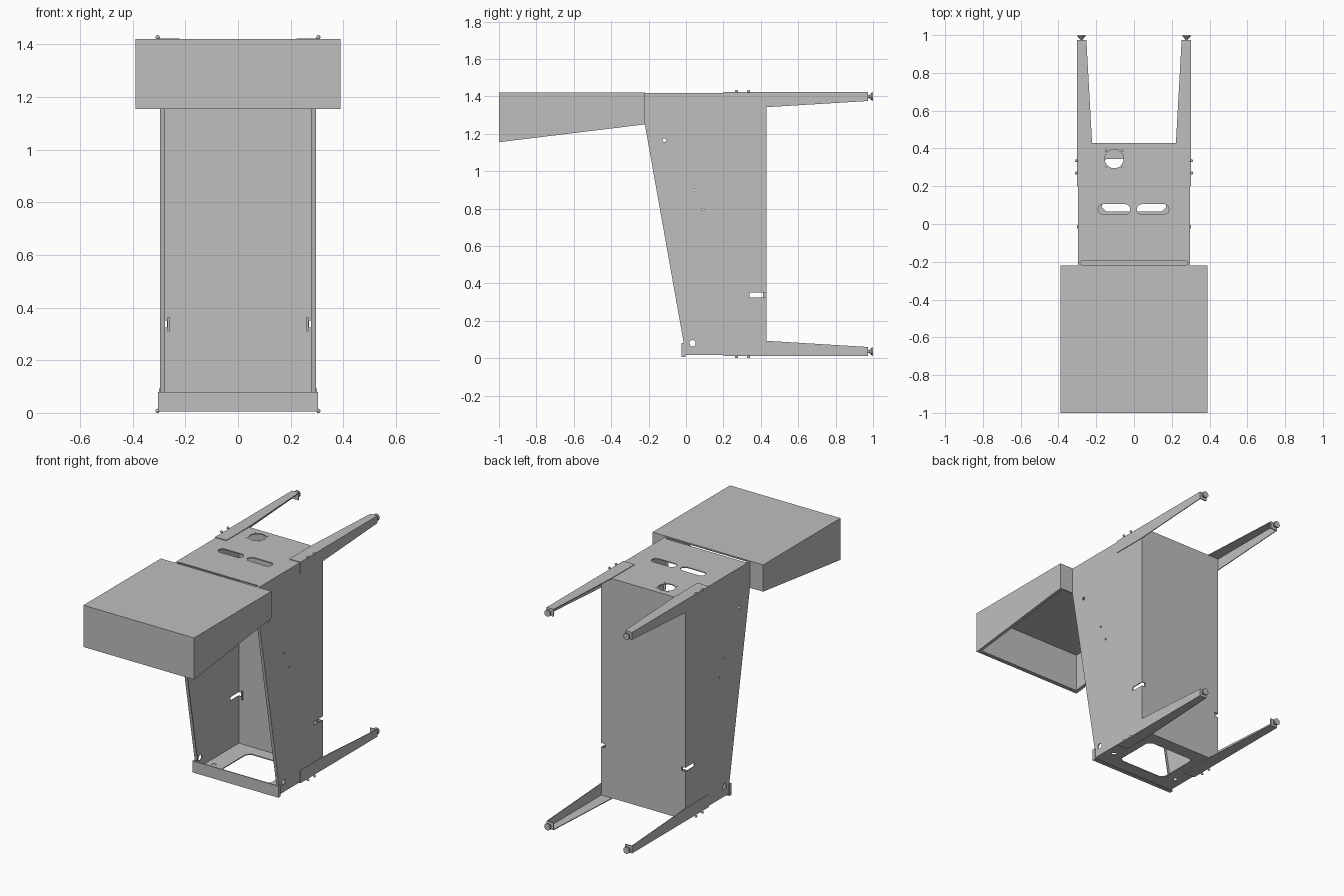
import bpy, bmesh
from math import sin, cos, pi
from mathutils import Vector

cube = bpy.data.objects.get("Cube")
if cube:
    bpy.data.objects.remove(cube)

grey = bpy.data.materials.new("light grey metal")
grey.use_nodes = True
grey.diffuse_color = (0.52, 0.52, 0.52, 1)
grey.node_tree.nodes["Principled BSDF"].inputs["Base Color"].default_value = (0.52, 0.52, 0.52, 1)

T = 0.006   # sheet thickness
W = 0.297   # half width of the body
TOP = 1.418


def place(axis, u, v, d):
    return {"x": (d, u, v), "y": (u, d, v), "z": (u, v, d)}[axis]


def prism(name, pts, axis, a, b, end_scale=1.0):
    """Extrude a 2D outline along an axis from a to b."""
    bm = bmesh.new()
    cu = sum(p[0] for p in pts) / len(pts)
    cv = sum(p[1] for p in pts) / len(pts)
    lo = [bm.verts.new(place(axis, u, v, a)) for u, v in pts]
    hi = [bm.verts.new(place(axis, cu + (u - cu) * end_scale, cv + (v - cv) * end_scale, b))
          for u, v in pts]
    bm.faces.new(lo)
    bm.faces.new(hi[::-1])
    for i in range(len(pts)):
        j = (i + 1) % len(pts)
        bm.faces.new((lo[i], hi[i], hi[j], lo[j]))
    bmesh.ops.recalc_face_normals(bm, faces=bm.faces)
    me = bpy.data.meshes.new(name)
    bm.to_mesh(me)
    bm.free()
    me.materials.append(grey)
    ob = bpy.data.objects.new(name, me)
    bpy.context.collection.objects.link(ob)
    return ob


def rect(u0, u1, v0, v1):
    return [(u0, v0), (u1, v0), (u1, v1), (u0, v1)]


def circle(u, v, r, n=24):
    return [(u + r * cos(2 * pi * i / n), v + r * sin(2 * pi * i / n)) for i in range(n)]


def stadium(u0, u1, v, r, n=8):
    right = [(u1 - r + r * cos(a), v + r * sin(a)) for a in (pi * (i / n - 0.5) for i in range(n + 1))]
    left = [(u0 + r - r * cos(a), v - r * sin(a)) for a in (pi * (i / n - 0.5) for i in range(n + 1))]
    return right + left


def cut(ob, outlines, axis, a, b):
    """Punch outlines through a sheet."""
    for pts in outlines:
        cutter = prism("cutter", pts, axis, a, b)
        cutter.hide_render = True
        mod = ob.modifiers.new("hole", "BOOLEAN")
        mod.operation, mod.solver, mod.object = "DIFFERENCE", "EXACT", cutter
        bpy.context.view_layer.objects.active = ob
        bpy.ops.object.modifier_apply(modifier=mod.name)
        bpy.data.objects.remove(cutter)


# Body: top, bottom and back sheets
top = prism("top_plate", rect(-W, W, -0.22, 0.43), "z", TOP - T, TOP)
holes = [circle(-0.105, 0.345, 0.05, 32),
         stadium(-0.19, -0.02, 0.078, 0.027),
         stadium(0.015, 0.185, 0.078, 0.027),
         stadium(-0.285, 0.285, -0.207, 0.011)]
holes += [circle(-0.105 + sx * 0.043, 0.345 + sy * 0.043, 0.004, 8) for sx in (-1, 1) for sy in (-1, 1)]
cut(top, holes, "z", TOP - 0.03, TOP + 0.03)
prism("top_front_flange", rect(-W + T, W - T, -0.219, -0.19), "z", TOP - 0.025, TOP - 0.02)

bottom = prism("bottom_plate", rect(-W, W, -0.02, 0.43), "z", 0.018, 0.018 + T)
c = 0.025
window = [(-0.17 + c, 0.065), (0.17 - c, 0.065), (0.17, 0.065 + c), (0.17, 0.345 - c),
          (0.17 - c, 0.345), (-0.17 + c, 0.345), (-0.17, 0.345 - c), (-0.17, 0.065 + c)]
cut(bottom, [window, circle(-0.24, 0.1, 0.014), circle(0.24, 0.1, 0.014)], "z", -0.02, 0.06)

back = prism("back_panel", rect(-W, W, 0.018, TOP), "y", 0.43 - T, 0.43)
cut(back, [rect(s * 0.285 - 0.015, s * 0.285 + 0.015, 0.325, 0.35) for s in (-1, 1)], "y", 0.4, 0.46)

# Front lip of the bottom tray
prism("front_lip", rect(-0.303, 0.303, 0.006, 0.08), "y", -0.025, -0.019)
prism("front_lip_base", rect(-0.303, 0.303, -0.025, -0.004), "z", 0.006, 0.012)

for s, side in ((1, "left"), (-1, "right")):
    # Side sheet with its sloping front edge
    outline = [(-0.02, 0.018), (0.43, 0.018), (0.43, TOP), (-0.22, TOP), (-0.22, 1.25), (-0.012, 0.08)]
    wall = prism(side + "_side_panel", outline, "x", s * (W - T), s * W)
    cut(wall, [circle(-0.115, 1.165, 0.01, 16), circle(0.045, 0.9, 0.006, 12),
               circle(0.09, 0.795, 0.006, 12), circle(0.035, 0.08, 0.017),
               rect(0.34, 0.44, 0.325, 0.35)], "x", s * 0.25, s * 0.35)
    prism(side + "_front_flange", [(-0.22, 1.25), (-0.22 + T, 1.25), (-0.012 + T, 0.08), (-0.012, 0.08)],
          "x", s * 0.278, s * W)
    prism(side + "_upper_front_flange", rect(-0.22, -0.22 + T, 1.25, TOP), "x", s * 0.278, s * W)
    prism(side + "_slot_backing", rect(0.412, 0.424, 0.31, 0.365), "x", s * 0.26, s * 0.268)
    prism(side + "_lip_return", rect(-0.025, -0.004, 0.006, 0.08), "x", s * (W + 0.001), s * 0.303)

    # Angle section legs with feet, upper and lower
    for level in ("upper", "lower"):
        def h(z):
            return z if level == "upper" else 1.435 - z
        name = side + "_" + level
        web = [(0.2, h(1.422)), (0.972, h(1.422)), (0.972, h(1.375)), (0.43, h(1.342)), (0.2, h(1.342))]
        prism(name + "_leg_web", web, "x", s * (W - 0.001), s * 0.301)
        flange = [(s * 0.301, 0.2), (s * 0.301, 0.972), (s * 0.252, 0.972), (s * 0.222, 0.43), (s * 0.222, 0.2)]
        prism(name + "_leg_flange", flange, "z", h(TOP - 0.001), h(1.422))
        prism(name + "_leg_end", rect(min(s * 0.252, s * 0.301), max(s * 0.252, s * 0.301),
              min(h(1.375), h(1.422)), max(h(1.375), h(1.422))), "y", 0.968, 0.974)
        foot = (s * 0.279, h(1.399))
        prism(name + "_foot_stem", circle(*foot, 0.008, 16), "y", 0.96, 0.985)
        prism(name + "_foot_cone", circle(*foot, 0.01, 24), "y", 0.98, 0.993, 2.1)
        prism(name + "_foot_pad", circle(*foot, 0.021, 24), "y", 0.993, 1.0)
        for i, y in enumerate((0.27, 0.335)):
            bpy.ops.mesh.primitive_uv_sphere_add(segments=12, ring_count=8, radius=0.008,
                                                 location=(s * 0.305, y, h(1.427)))
            bolt = bpy.context.object
            bolt.name = f"{name}_bolt_{i + 1}"
            bolt.data.materials.append(grey)
            bpy.ops.object.shade_smooth_by_angle()

    # Hood sides, inward rims and rear wings
    prism(side + "_hood_side", [(-1, 1.155), (-0.22, 1.25), (-0.22, 1.421), (-1, 1.421)],
          "x", s * (0.39 - T), s * 0.39)
    prism(side + "_hood_rim", [(-1, 1.155), (-0.22, 1.25), (-0.22, 1.25 + T), (-1, 1.155 + T)],
          "x", s * 0.37, s * 0.39)
    prism(side + "_hood_wing", rect(min(s * 0.39, s * 0.28), max(s * 0.39, s * 0.28), 1.25, 1.421),
          "y", -0.226, -0.22)

# Hood front, rim and roof
prism("hood_front", rect(-0.39, 0.39, 1.155, 1.421), "y", -1, -1 + T)
prism("hood_front_rim", [(-1, 1.155), (-0.98, 1.1574), (-0.98, 1.1574 + T), (-1, 1.155 + T)], "x", -0.39, 0.39)
prism("hood_roof", rect(-0.39, 0.39, -1, -0.22), "z", 1.421 - T, 1.421)
